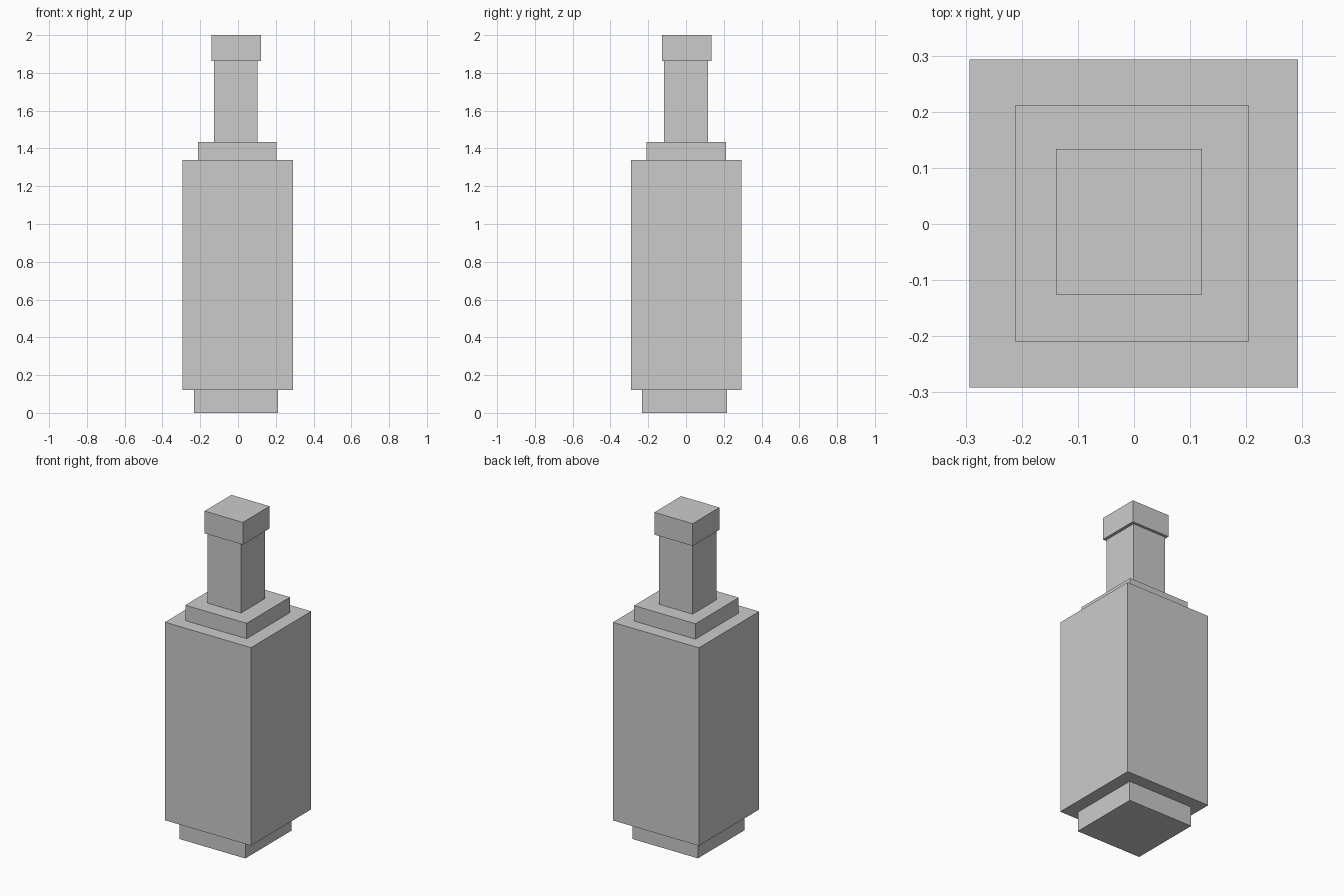
import bpy

if "Cube" in bpy.data.objects:
    bpy.data.objects.remove(bpy.data.objects["Cube"])

# Single flat grey for the whole bottle
grey = bpy.data.materials.new("light_grey")
grey.diffuse_color = (0.6, 0.6, 0.6, 1)
grey.use_nodes = True
grey.node_tree.nodes["Principled BSDF"].inputs["Base Color"].default_value = grey.diffuse_color


def box(name, x, y, z):
    """Axis-aligned box given its (min, max) extent on each axis."""
    spans = (x, y, z)
    bpy.ops.mesh.primitive_cube_add(size=1, location=[(a + b) / 2 for a, b in spans])
    ob = bpy.context.object
    ob.name = name
    ob.scale = [b - a for a, b in spans]
    bpy.ops.object.transform_apply(location=False, rotation=False, scale=True)
    ob.data.materials.append(grey)
    return ob


# Stacked square sections of the bottle, bottom to top
box("base", (-0.233, 0.213), (-0.233, 0.217), (0, 0.122))
box("body", (-0.293, 0.292), (-0.291, 0.293), (0.122, 1.339))
box("shoulder", (-0.212, 0.205), (-0.209, 0.211), (1.339, 1.434))
box("neck", (-0.127, 0.102), (-0.116, 0.117), (1.434, 1.863))
box("cap", (-0.139, 0.121), (-0.126, 0.134), (1.863, 2.0))
